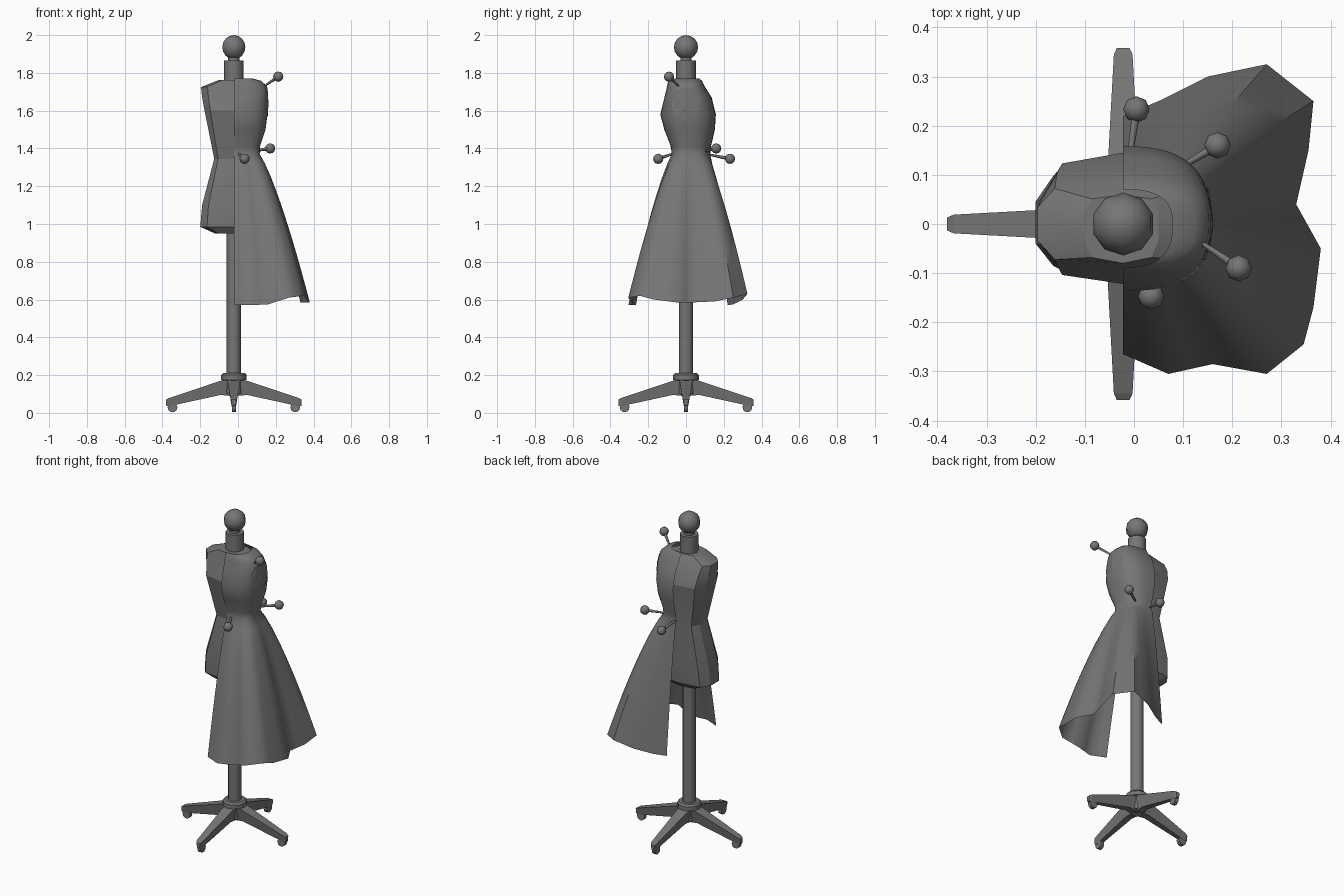
import bpy, bmesh, math
from mathutils import Vector

if "Cube" in bpy.data.objects:
    bpy.data.objects.remove(bpy.data.objects["Cube"])

CX = -0.022  # axis of the stand
grey = bpy.data.materials.new("dark_grey")
grey.use_nodes = True
grey.diffuse_color = (0.18, 0.18, 0.18, 1)
grey.node_tree.nodes["Principled BSDF"].inputs["Base Color"].default_value = (0.18, 0.18, 0.18, 1)


def finish(name, bm, angle=None, recalc=True):
    if recalc:
        bmesh.ops.recalc_face_normals(bm, faces=bm.faces)
    mesh = bpy.data.meshes.new(name)
    bm.to_mesh(mesh)
    bm.free()
    mesh.materials.append(grey)
    ob = bpy.data.objects.new(name, mesh)
    bpy.context.collection.objects.link(ob)
    if angle:
        bpy.ops.object.select_all(action='DESELECT')
        bpy.context.view_layer.objects.active = ob
        ob.select_set(True)
        bpy.ops.object.shade_smooth_by_angle(angle=math.radians(angle))
    return ob


def loft(name, rings, closed=True, caps=True, angle=None):
    """Skin a list of rings with equal point counts."""
    bm = bmesh.new()
    vs = [[bm.verts.new(p) for p in ring] for ring in rings]
    n = len(vs[0])
    for a, b in zip(vs, vs[1:]):
        for i in range(n if closed else n - 1):
            j = (i + 1) % n
            bm.faces.new((a[i], a[j], b[j], b[i]))
    if caps:
        bm.faces.new(vs[0])
        bm.faces.new(vs[-1])
    return finish(name, bm, angle, recalc=caps)


def lathe(name, profile, sides=12, angle=40):
    rings = [[(CX + r * math.cos(i * math.tau / sides), r * math.sin(i * math.tau / sides), z)
              for i in range(sides)] for r, z in profile]
    return loft(name, rings, angle=angle)


def ball(name, centre, radius, u, v):
    bm = bmesh.new()
    bmesh.ops.create_uvsphere(bm, u_segments=u, v_segments=v, radius=radius)
    bmesh.ops.translate(bm, verts=bm.verts, vec=centre)
    return finish(name, bm, 60)


# Stand: hub, pole, neck and finial
lathe("hub", [(0.045, 0.1), (0.05, 0.17), (0.068, 0.175), (0.068, 0.2), (0.058, 0.21)])
lathe("pole", [(0.038, 0.2), (0.038, 1.0)])
lathe("neck", [(0.052, 1.74), (0.052, 1.865)])
lathe("neck_pin", [(0.03, 1.86), (0.03, 1.89)])
ball("finial", (CX, 0, 1.936), 0.064, 10, 8)

# Four tapered legs with casters
for k, side in enumerate(("left", "back", "right", "front")):
    a = k * math.pi / 2
    out, across = Vector((math.cos(a), math.sin(a), 0)), Vector((-math.sin(a), math.cos(a), 0))

    def at(r, w, z):
        return Vector((CX, 0, z)) + out * r + across * w

    stations = [(0.02, 0.036, 0.09, 0.18), (0.07, 0.034, 0.095, 0.17),
                (0.345, 0.019, 0.035, 0.078), (0.358, 0.013, 0.038, 0.07)]
    loft(side + "_leg", [[at(r, -w, t), at(r, w, t), at(r, w * 0.6, b), at(r, -w * 0.6, b)]
                         for r, w, b, t in stations])
    loft(side + "_caster", [[at(0.325 + 0.026 * math.cos(i * math.tau / 10), w,
                                0.029 + 0.026 * math.sin(i * math.tau / 10)) for i in range(10)]
                            for w in (-0.011, 0.011)], angle=40)

# Faceted torso: height, half width, front depth, back depth
torso = [(0.95, 0.1, 0.07, 0.08), (0.985, 0.178, 0.1, 0.115), (1.1, 0.168, 0.105, 0.125),
         (1.345, 0.104, 0.068, 0.115), (1.6, 0.155, 0.122, 0.145), (1.67, 0.168, 0.1, 0.122),
         (1.725, 0.174, 0.085, 0.085), (1.762, 0.08, 0.08, 0.06)]


def torso_ring(z, hw, f, b):
    half = [(0, -f), (0.8, -f * 0.85), (1, -f * 0.4), (1, b * 0.4), (0.8, b * 0.85), (0, b)]
    left = [(CX + x * hw * 0.9, y, z) for x, y in half]
    right = [(CX - x * hw, y, z) for x, y in half[-2:0:-1]]
    return left + right


loft("torso", [torso_ring(*r) for r in torso], angle=20)

# Half dress: hem outline from front edge to back edge
hem = [(CX, -0.265, 0.57), (0.07, -0.305, 0.57), (0.16, -0.285, 0.575), (0.27, -0.305, 0.61),
       (0.345, -0.245, 0.62), (0.365, -0.17, 0.6), (0.38, -0.05, 0.585), (0.33, 0.04, 0.585),
       (0.355, 0.15, 0.59), (0.365, 0.25, 0.61), (0.27, 0.325, 0.63), (0.15, 0.3, 0.6),
       (0.05, 0.25, 0.575), (CX, 0.22, 0.57)]
hem = [Vector(p) for p in hem]
outline = [hem[0]]
for p, q in zip(hem, hem[1:]):
    outline += [(p + q) / 2, q]
N = len(outline)


def bodice_ring(z, hw, f, b):
    ring = []
    for i in range(N):
        a = math.pi * i / (N - 1)
        s, c = max(math.sin(a), 0) ** 0.75, math.cos(a)
        y = -f * abs(c) ** 0.75 if c > 0 else b * abs(c) ** 0.75
        ring.append(Vector((CX + hw * s, y, z)))
    return ring


waist = bodice_ring(1.37, 0.137, 0.076, 0.128)
rings = []
for t in (1, 0.93, 0.85, 0.74, 0.625, 0.48, 0.36, 0.23, 0.1):
    drop = t ** 1.5 * 0.6 + t * 0.4  # skirt bells out below the waist
    ring = []
    for w, h in zip(waist, outline):
        p = w.lerp(h, t)
        p.z = w.z + (h.z - w.z) * drop
        ring.append(p)
    rings.append(ring)
rings.append(waist)
for r in [(1.41, 0.138, 0.08, 0.132), (1.5, 0.168, 0.115, 0.153), (1.58, 0.178, 0.136, 0.158),
          (1.67, 0.18, 0.114, 0.136), (1.73, 0.174, 0.1, 0.098), (1.758, 0.145, 0.094, 0.085),
          (1.77, 0.1, 0.088, 0.07)]:
    rings.append(bodice_ring(*r))
dress = loft("half_dress", rings, closed=False, caps=False, angle=50)

# Armhole patch hugging the dress side
bm = bmesh.new()
bmesh.ops.create_circle(bm, cap_ends=True, segments=10, radius=1)
bmesh.ops.poke(bm, faces=bm.faces)
for v in bm.verts:
    v.co = Vector((0.2, v.co.x * 0.075, 1.64 + v.co.y * 0.085))
armhole = finish("armhole", bm)
wrap = armhole.modifiers.new("hug", 'SHRINKWRAP')
wrap.target = dress
wrap.wrap_method = 'PROJECT'
wrap.use_project_x = True
wrap.use_project_y = wrap.use_project_z = False
wrap.use_negative_direction = True
wrap.wrap_mode = 'ABOVE_SURFACE'
wrap.offset = 0.004

# Dressmaking pins: head position, point position
pins = {"shoulder": ((0.213, -0.09, 1.78), (0.14, -0.04, 1.73)),
        "side": ((0.17, 0.16, 1.4), (0.07, 0.1, 1.385)),
        "back": ((0.005, 0.233, 1.345), (-0.012, 0.11, 1.37)),
        "front": ((0.035, -0.147, 1.345), (0.0, -0.06, 1.375))}
for name, (head, tip) in pins.items():
    head, tip = Vector(head), Vector(tip)
    ball(name + "_pin_head", head, 0.027, 8, 6)
    bm = bmesh.new()
    bmesh.ops.create_cone(bm, cap_ends=True, segments=6, radius1=0.005, radius2=0.01,
                          depth=(head - tip).length)
    turn = (head - tip).to_track_quat('Z', 'Y')
    for v in bm.verts:
        v.co = turn @ v.co + (head + tip) / 2
    finish(name + "_pin_shaft", bm, 70)
